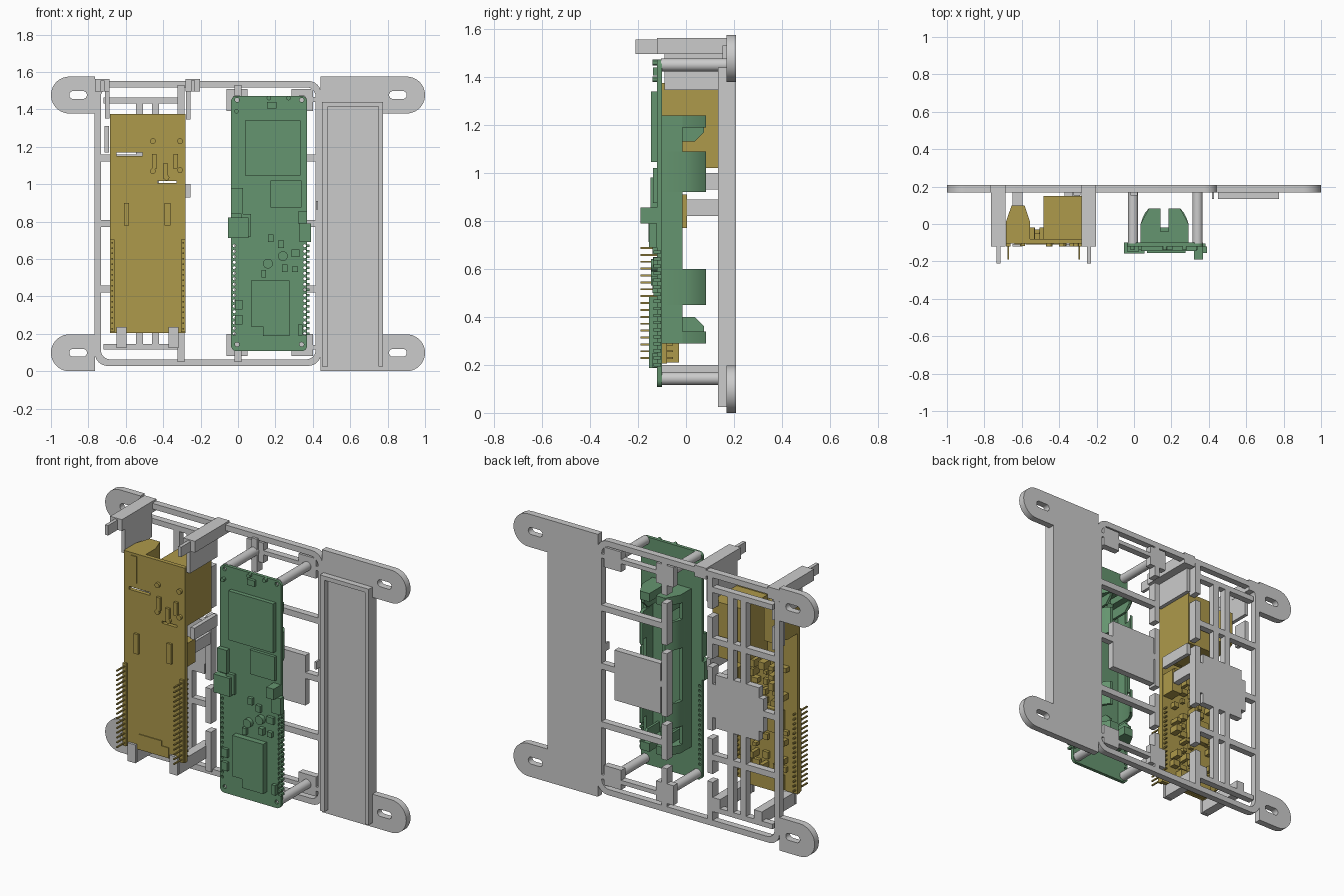
import bpy, bmesh, math, random
from mathutils import Matrix, Vector

random.seed(4)
Y0, Y1 = 0.168, 0.208          # frame front and back


def material(name, col):
    m = bpy.data.materials.new(name)
    m.diffuse_color = col
    return m


GREEN = material("green_board", (0.13, 0.30, 0.16, 1))
GOLD = material("yellow_board", (0.42, 0.32, 0.07, 1))


def finish(bm, name, mat):
    bmesh.ops.recalc_face_normals(bm, faces=bm.faces)
    me = bpy.data.meshes.new(name)
    bm.to_mesh(me)
    bm.free()
    ob = bpy.data.objects.new(name, me)
    bpy.context.collection.objects.link(ob)
    if mat:
        me.materials.append(mat)
    return ob


def boxes(name, items, mat=None):
    """One object from boxes given as (x0, x1, y0, y1, z0, z1)."""
    bm = bmesh.new()
    for a, b, c, d, e, f in items:
        m = Matrix.Translation(((a + b) / 2, (c + d) / 2, (e + f) / 2)) @ Matrix.Diagonal((b - a, d - c, f - e, 1))
        bmesh.ops.create_cube(bm, size=1, matrix=m)
    return finish(bm, name, mat)


def prism(name, profiles, axis, spans, mat=None):
    """Extrude (u, v) profiles along x (u=y, v=z) or z (u=x, v=y)."""
    bm = bmesh.new()
    for p, (a, b) in zip(profiles, spans):
        vs = [bm.verts.new((a, u, v) if axis == 'x' else (u, v, a)) for u, v in p]
        f = bm.faces.new(vs)
        g = bmesh.ops.extrude_face_region(bm, geom=[f])['geom']
        d = Vector((b - a, 0, 0)) if axis == 'x' else Vector((0, 0, b - a))
        bmesh.ops.translate(bm, vec=d, verts=[v for v in g if isinstance(v, bmesh.types.BMVert)])
    return finish(bm, name, mat)


def rods(name, centres, r, y0, y1, mat=None, n=24):
    """Cylinders along y at (x, z) centres."""
    bm = bmesh.new()
    rot = Matrix.Rotation(math.pi / 2, 4, 'X')
    for x, z in centres:
        bmesh.ops.create_cone(bm, cap_ends=True, segments=n, radius1=r, radius2=r, depth=y1 - y0,
                              matrix=Matrix.Translation((x, (y0 + y1) / 2, z)) @ rot)
    return finish(bm, name, mat)


def sheet(name, loops, y0, y1, mat=None):
    """Flat plate in the xz plane; inner loops become holes."""
    cu = bpy.data.curves.new(name, 'CURVE')
    cu.dimensions, cu.fill_mode, cu.extrude = '2D', 'BOTH', (y1 - y0) / 2
    for lp in loops:
        s = cu.splines.new('POLY')
        s.points.add(len(lp) - 1)
        for p, (x, z) in zip(s.points, lp):
            p.co = (x, z, 0, 1)
        s.use_cyclic_u = True
    ob = bpy.data.objects.new(name, cu)
    bpy.context.collection.objects.link(ob)
    ob.rotation_euler.x = math.pi / 2
    ob.location.y = (y0 + y1) / 2
    if mat:
        cu.materials.append(mat)
    bpy.ops.object.select_all(action='DESELECT')
    ob.select_set(True)
    bpy.context.view_layer.objects.active = ob
    bpy.ops.object.convert(target='MESH')
    return ob


def arc(cx, cz, r, a0, a1, n=12):
    return [(cx + r * math.cos(math.radians(a0 + (a1 - a0) * i / n)),
             cz + r * math.sin(math.radians(a0 + (a1 - a0) * i / n))) for i in range(n + 1)]


def circle(x, z, r, n=12):
    return arc(x, z, r, 0, 360 - 360 / n, n - 1)


def rrect(x0, x1, z0, z1, r):
    return (arc(x1 - r, z0 + r, r, -90, 0, 6) + arc(x1 - r, z1 - r, r, 0, 90, 6)
            + arc(x0 + r, z1 - r, r, 90, 180, 6) + arc(x0 + r, z0 + r, r, 180, 270, 6))


def slot(x, z):
    return rrect(x - 0.047, x + 0.047, z - 0.021, z + 0.021, 0.0205)


# mounting ears and solid side panel
R = 0.0985
for nm, z in (("lower", R), ("upper", 1.575 - R)):
    sheet(f"left_ear_{nm}", [arc(-1 + R, z, R, 90, 270, 20) + [(-0.765, z - R), (-0.765, z + R)],
                             slot(-0.855, z)], Y0, Y1)
panel = [(0.44, 0), *arc(1 - R, R, R, -90, 90, 20), (0.775, 2 * R),
         (0.775, 1.575 - 2 * R), *arc(1 - R, 1.575 - R, R, -90, 90, 20), (0.44, 1.575)]
sheet("side_panel", [panel, slot(0.855, R), slot(0.855, 1.575 - R)], Y0, Y1)
boxes("side_panel_rim", [(0.45, 0.48, 0.133, Y0, 0.025, 1.44), (0.75, 0.775, 0.133, Y0, 0.025, 1.44),
                         (0.48, 0.75, 0.133, Y0, 1.415, 1.44), (0.416, 0.428, 0.133, Y0, 0.865, 0.91)])

# outer frame ring and lattice rails
sheet("frame_ring", [rrect(-0.766, 0.445, 0.028, 1.552, 0.07), rrect(-0.733, 0.415, 0.063, 1.518, 0.05)], Y0, Y1)
rails = [(-0.72, -0.29, Y0, Y1, 0.115, 0.145), (-0.72, -0.29, Y0, Y1, 1.43, 1.462),
         (-0.02, 0.42, Y0, Y1, 0.115, 0.14), (-0.02, 0.42, Y0, Y1, 1.44, 1.465),
         (-0.545, -0.507, Y0, Y1, 0.13, 1.45), (-0.46, -0.422, Y0, Y1, 0.13, 1.45)]
for z in (0.44, 0.79, 1.14):
    rails += [(-0.74, -0.29, Y0, Y1, z - 0.018, z + 0.018), (0.0, 0.42, Y0, Y1, z - 0.018, z + 0.018)]
for x in (-0.305, 0.0):        # broken upright strips
    for a, b in ((0.05, 0.29), (0.34, 0.55), (0.6, 0.98), (1.03, 1.28), (1.33, 1.53)):
        rails.append((x - 0.018, x + 0.018, Y0 - 0.015, Y1, a, b))
boxes("frame_rails", rails)
boxes("frame_plates", [(0.025, 0.33, Y0, Y1, 0.61, 0.91), (-0.63, -0.34, Y0, Y1, 0.62, 0.94),
                       (-0.66, -0.32, Y0, Y1, 0.68, 0.88)])

# standoffs with pads
posts = [(x, z) for x in (-0.005, 0.34) for z in (0.143, 1.45)]
boxes("standoff_pads", [(-0.062, 0.052, Y0, Y1, 0.082, 0.2), (0.285, 0.40, Y0, Y1, 0.082, 0.2),
                        (-0.062, 0.052, Y0, Y1, 1.39, 1.51), (0.285, 0.40, Y0, Y1, 1.39, 1.51)])
rods("standoffs", posts, 0.027, -0.105, Y0)

# clip arms holding the yellow board
clips = []
for x in (-0.765, -0.28):
    clips += [(x, x + 0.078, -0.12, Y1, 1.495, 1.563), (x + 0.03, x + 0.05, -0.21, -0.12, 1.495, 1.555)]
clips += [(-0.71, -0.688, -0.09, Y0, 1.35, 1.5), (-0.278, -0.255, -0.09, Y0, 1.345, 1.5),
          (-0.714, -0.69, 0.08, Y0, 1.17, 1.31), (-0.28, -0.255, -0.05, Y0, 0.93, 1.0),
          (-0.33, -0.29, 0.0, Y0, 0.82, 0.89)]
for x in (-0.65, -0.372):
    clips += [(x, x + 0.053, -0.1, Y1, 0.125, 0.2), (x, x + 0.053, -0.12, -0.106, 0.125, 0.235)]
boxes("board_clips", clips)

# yellow board with cut slots
sheet("yellow_circuit_board",
      [[(-0.685, 0.205), (-0.28, 0.205), (-0.28, 1.375), (-0.685, 1.375)],
       [(-0.65, 1.15), (-0.51, 1.15), (-0.51, 1.168), (-0.65, 1.168)],
       [(-0.43, 1.005), (-0.33, 1.005), (-0.33, 1.018), (-0.43, 1.018)]], -0.105, -0.08, GOLD)
boxes("yellow_large_socket", [(-0.485, -0.28, -0.08, 0.15, 1.02, 1.35)], GOLD)
prism("yellow_power_jack", [[(-0.685, -0.08), (-0.555, -0.08), (-0.555, 0.01), (-0.585, 0.098),
                             (-0.655, 0.098), (-0.685, 0.01)]], 'z', [(1.17, 1.375)], GOLD)
front = [(-0.64, -0.598, -0.11, -0.1, 1.2, 1.36), (-0.61, -0.582, -0.118, -0.1, 0.78, 0.9),
         (-0.392, -0.362, -0.118, -0.1, 0.78, 0.9), (-0.58, -0.43, -0.11, -0.1, 0.21, 0.3),
         (-0.43, -0.385, -0.11, -0.1, 0.21, 0.27), (-0.4, -0.375, -0.12, -0.1, 1.03, 1.11),
         (-0.46, -0.435, -0.12, -0.1, 1.08, 1.16), (-0.345, -0.32, -0.12, -0.1, 1.08, 1.16)]
boxes("yellow_front_parts", front, GOLD)
rods("yellow_solder_studs", [(-0.455, 1.23), (-0.31, 1.23), (-0.31, 1.075), (-0.455, 1.07), (-0.382, 1.035)],
     0.015, -0.12, -0.1, GOLD, 16)
pins = []
for x in (-0.672, -0.293):
    pins.append((x - 0.012, x + 0.012, -0.12, -0.1, 0.21, 0.705))
    for i in range(17):
        z = 0.228 + i * 0.0287
        pins.append((x - 0.004, x + 0.004, -0.19, -0.055, z - 0.004, z + 0.004))
boxes("yellow_pin_headers", pins, GOLD)
parts = [(-0.6, -0.46, -0.08, -0.05, 0.55, 0.69), (-0.6, -0.38, -0.08, -0.03, 0.21, 0.3),
         (-0.35, -0.285, -0.08, 0.005, 0.77, 0.91)]
for i in range(5):             # small parts scattered on the back
    for j in range(12):
        if random.random() < 0.8:
            x, z = -0.61 + i * 0.063, 0.34 + j * 0.055
            w, h = random.uniform(0.01, 0.024), random.uniform(0.01, 0.022)
            parts.append((x - w, x + w, -0.08, random.choice((-0.06, -0.045, -0.02)), z - h, z + h))
boxes("yellow_back_parts", parts, GOLD)

# green board with plated holes
holes = [circle(x, z, 0.012) for x, z in posts]
edge = [(x, 0.2 + i * 0.0294) for x in (-0.02, 0.357) for i in range(17)]
holes += [circle(x, z, 0.0085, 8) for x, z in edge]
sheet("green_circuit_board", [rrect(-0.037, 0.37, 0.107, 1.472, 0.03)] + holes, -0.12, -0.1, GREEN)
boxes("green_front_parts", [
    (0.037, 0.335, -0.145, -0.12, 1.045, 1.34), (0.175, 0.34, -0.138, -0.12, 0.875, 1.02),
    (-0.037, 0.028, -0.148, -0.12, 0.84, 0.98), (0.02, 0.07, -0.14, -0.12, 0.72, 0.84),
    (0.32, 0.37, -0.19, -0.1, 0.79, 0.855), (0.33, 0.39, -0.155, -0.12, 0.69, 0.79),
    (0.07, 0.275, -0.155, -0.12, 0.24, 0.485), (0.135, 0.275, -0.155, -0.12, 0.187, 0.24),
    (0.16, 0.19, -0.14, -0.12, 0.69, 0.73), (0.215, 0.245, -0.14, -0.12, 0.66, 0.7),
    (0.285, 0.33, -0.138, -0.12, 0.61, 0.65), (0.235, 0.265, -0.145, -0.12, 0.53, 0.57),
    (0.125, 0.15, -0.14, -0.12, 0.5, 0.54), (0.29, 0.32, -0.14, -0.12, 0.53, 0.56),
    (-0.015, 0.025, -0.138, -0.12, 0.33, 0.38), (-0.015, 0.025, -0.138, -0.12, 0.25, 0.3),
    (0.155, 0.205, -0.138, -0.12, 1.405, 1.44), (0.32, 0.345, -0.14, -0.12, 0.19, 0.25)], GREEN)
boxes("green_side_connector", [(-0.053, 0.055, -0.157, -0.1, 0.712, 0.822)], GREEN)
rods("green_round_parts", [(0.16, 0.575), (0.24, 0.615)], 0.026, -0.145, -0.12, GREEN)
rods("green_small_studs", [(-0.008, 1.39), (0.27, 1.46), (0.165, 1.46)], 0.012, -0.14, -0.12, GREEN, 12)
boxes("green_edge_tabs", [(0.365, 0.383, -0.135, -0.105, z - 0.007, z + 0.007) for x, z in edge if x > 0], GREEN)

# battery holder behind the green board
wall = [(0.035, -0.1), (0.035, 0.0), (0.045, 0.03), (0.06, 0.06), (0.08, 0.084),
        (0.1, 0.084), (0.078, 0.055), (0.06, 0.02), (0.055, -0.1)]
mirror = [(0.327 - u, v) for u, v in wall]
spans = [(0.45, 0.6), (0.92, 1.09)]
prism("holder_grips", [wall, wall, mirror, mirror], 'z', spans * 2, GREEN)
boxes("holder_tray", [(0.035, 0.292, -0.1, -0.075, 0.29, 1.24), (0.035, 0.055, -0.1, -0.015, 0.29, 1.24),
                      (0.272, 0.292, -0.1, -0.015, 0.29, 1.24),
                      (0.142, 0.185, -0.075, -0.02, 0.34, 0.4), (0.142, 0.185, -0.075, -0.02, 1.13, 1.19)], GREEN)
cap = [(0.035, -0.1), (0.035, 0.0), (0.08, 0.084), (0.142, 0.084), (0.142, -0.04),
       (0.185, -0.04), (0.185, 0.084), (0.247, 0.084), (0.292, 0.0), (0.292, -0.1)]
prism("holder_ends", [cap, cap], 'z', [(0.29, 0.34), (1.19, 1.24)], GREEN)
gusset = [(-0.075, 0.34), (0.075, 0.34), (0.075, 0.36), (0.035, 0.4), (-0.075, 0.4)]
gusset_top = [(u, 1.53 - v) for u, v in gusset]
prism("holder_gussets", [gusset, gusset_top] * 2, 'x', [(0.085, 0.1)] * 2 + [(0.227, 0.242)] * 2, GREEN)

# smooth the round parts, keep edges crisp
bpy.ops.object.select_all(action='SELECT')
bpy.context.view_layer.objects.active = bpy.context.selected_objects[0]
bpy.ops.object.shade_smooth_by_angle(angle=math.radians(30))
